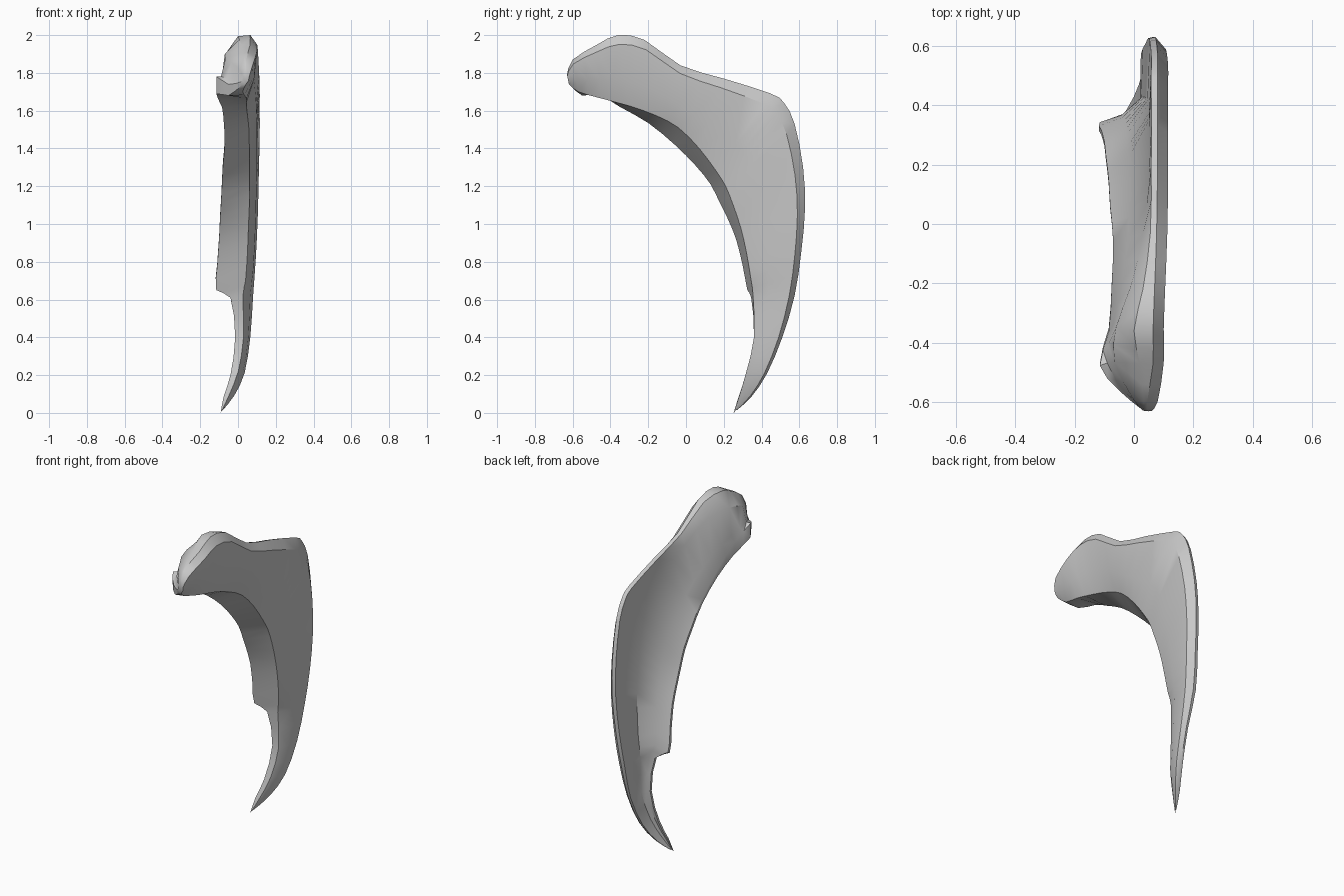
import bpy, bmesh
from mathutils import Vector

if "Cube" in bpy.data.objects:
    bpy.data.objects.remove(bpy.data.objects["Cube"])

bone = bpy.data.materials.new("bone grey")
bone.diffuse_color = (0.58, 0.58, 0.58, 1)
bone.use_nodes = True
bone.node_tree.nodes["Principled BSDF"].inputs["Base Color"].default_value = bone.diffuse_color

# Blade edges, (y, z) from the blunt head round to the pointed tip
inner = [(-.62, 1.74), (-.57, 1.70), (-.45, 1.665), (-.30, 1.625), (-.16, 1.575), (-.04, 1.51),
         (.07, 1.40), (.16, 1.28), (.21, 1.20), (.25, 1.10), (.29, .98), (.32, .85),
         (.345, .70), (.355, .62), (.36, .40), (.32, .22), (.285, .10), (.257, .012)]
outer = [(-.63, 1.79), (-.60, 1.87), (-.47, 1.95), (-.36, 2.0), (-.22, 1.975), (-.03, 1.84),
         (.20, 1.77), (.45, 1.69), (.52, 1.64), (.575, 1.53), (.62, 1.30), (.63, 1.08),
         (.61, .85), (.575, .62), (.51, .40), (.43, .21), (.35, .09), (.272, .016)]
# Free edge of the side flange, (x, y, z)
flange = [(.02, -.615, 1.735), (-.05, -.55, 1.68), (-.115, -.47, 1.69), (-.085, -.35, 1.62),
          (-.075, -.20, 1.535), (-.07, -.06, 1.42), (-.08, .05, 1.31), (-.085, .13, 1.21),
          (-.09, .18, 1.11), (-.095, .22, 1.03), (-.10, .265, .92), (-.11, .30, .78),
          (-.115, .325, .65), (-.04, .345, .61), (-.015, .36, .40), (-.04, .315, .20),
          (-.075, .28, .09), (-.092, .252, .0)]
# Right-hand x of the blade and thickness of the flange edge
right = [.06, .08, .10, .10, .105, .112, .115, .115, .115, .115, .11, .105,
         .095, .08, .065, .035, -.02, -.08]
lip = [.02, .06, .09, .08, .045, .03] + [.02] * 8 + [.015, .015, .01, .003]
# Where the flange meets the blade (fraction across), and the swollen head's left side
meet = [.75, .75, .76, .76, .78, .80, .68, .55, .48, .42, .38, .34, .31] + [.3] * 5
head_side = [.03, .0, -.065, -.06, -.01, .03]
head_rim = [.04, .035, .02, .0, .03, .055]


def section(i):
    """Closed cross-section: thin blade with a flange along its inner edge."""
    a, b, f = Vector((0, *inner[i])), Vector((0, *outer[i])), Vector(flange[i])
    x, span, g = right[i], b - a, meet[i]
    w = x - f.x
    rim = min(.03, .25 * w)
    lift = span.normalized() * lip[i]

    def at(px, t):
        return Vector((px, 0, 0)) + a + span * t

    xi = x - min(.055, .45 * w)                  # inner edge of outer face
    in_head = i < len(head_side)
    side_x = head_side[i] if in_head else x - min(.065, .5 * w)
    rim_x = head_rim[i] if in_head else x - rim * 1.9
    return [at(xi, 0), at(x - rim * .5, .35), at(x, .87), at(x - rim * 1.2, 1),
            at(min(rim_x, x - rim * 1.6), .985), at(side_x, g),
            (at(side_x, g * .55) + f + lift) / 2, f + lift, f]


def spline(p0, p1, p2, p3, t):
    return .5 * (2 * p1 + (p2 - p0) * t + (2 * p0 - 5 * p1 + 4 * p2 - p3) * t * t
                 + (3 * p1 - p0 - 3 * p2 + p3) * t ** 3)


# Loft the sections, with a smooth curve between stations
keys = [section(i) for i in range(len(inner))]
last, steps = len(keys) - 1, 2
rings = []
for i in range(last):
    four = [keys[max(0, min(last, i + d))] for d in (-1, 0, 1, 2)]
    for s in range(steps):
        rings.append([spline(*p, s / steps) for p in zip(*four)])
rings.append(keys[-1])

bm = bmesh.new()
loops = [[bm.verts.new(p) for p in r] for r in rings]
n = len(loops[0])
for r, q in zip(loops, loops[1:]):
    for k in range(n):
        bm.faces.new((r[k], r[(k + 1) % n], q[(k + 1) % n], q[k]))
bm.faces.new(loops[0])
bm.faces.new(loops[-1])
bmesh.ops.triangulate(bm, faces=bm.faces[:])
bmesh.ops.recalc_face_normals(bm, faces=bm.faces[:])

mesh = bpy.data.meshes.new("curved_blade")
bm.to_mesh(mesh)
bm.free()
mesh.materials.append(bone)
blade = bpy.data.objects.new("curved_blade", mesh)
bpy.context.collection.objects.link(blade)
bpy.context.view_layer.objects.active = blade
blade.select_set(True)
bpy.ops.object.shade_smooth_by_angle(angle=.6)
